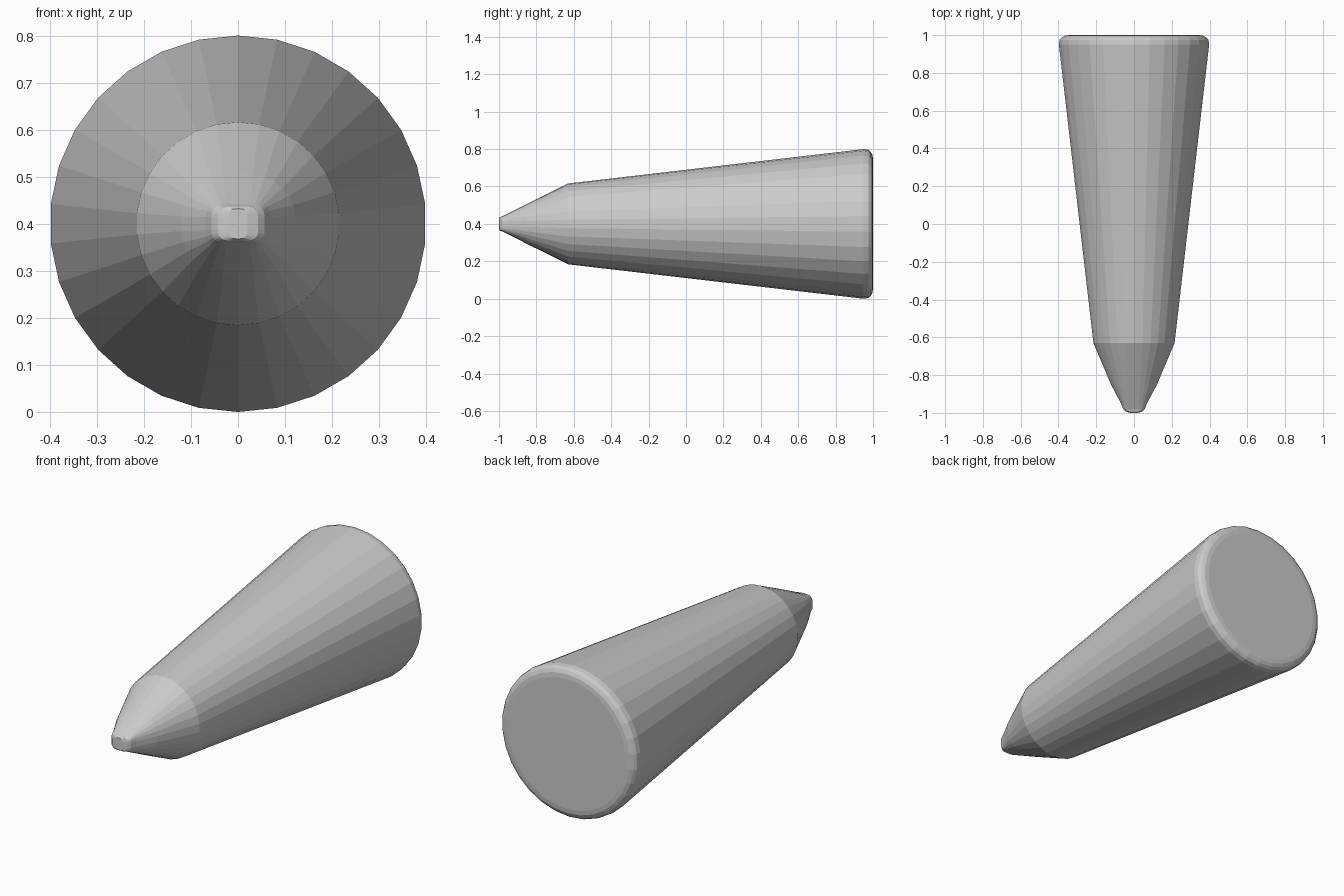
import bpy, bmesh, math

cube = bpy.data.objects.get("Cube")
if cube:
    bpy.data.objects.remove(cube)

SIDES = 30
AXIS_Z = 0.4

grey = bpy.data.materials.new("plain grey")
grey.use_nodes = True
colour = (0.6, 0.6, 0.6, 1)
grey.diffuse_color = colour
grey.node_tree.nodes["Principled BSDF"].inputs["Base Color"].default_value = colour


def soft(value, power):
    return math.copysign(abs(value) ** power, value) if abs(value) > 1e-6 else 0


def loft(name, sections, cap_first=False, cap_last=False):
    """Bridge cross-sections (y, half width, half height, roundness) along y."""
    bm = bmesh.new()
    rings = []
    for y, half_x, half_z, power in sections:
        ring = []
        for i in range(SIDES):
            a = math.tau * i / SIDES
            ring.append(bm.verts.new((half_x * soft(math.sin(a), power), y,
                                      AXIS_Z + half_z * soft(math.cos(a), power))))
        rings.append(ring)
    for first, second in zip(rings, rings[1:]):
        for i in range(SIDES):
            j = (i + 1) % SIDES
            bm.faces.new((first[i], first[j], second[j], second[i]))
    if cap_first:
        bm.faces.new(rings[0][::-1])
    if cap_last:
        bm.faces.new(rings[-1])
    bmesh.ops.recalc_face_normals(bm, faces=bm.faces)
    mesh = bpy.data.meshes.new(name)
    bm.to_mesh(mesh)
    bm.free()
    mesh.materials.append(grey)
    obj = bpy.data.objects.new(name, mesh)
    bpy.context.collection.objects.link(obj)
    return obj


# Whole tapered shell: chisel tip, nose, long body, rounded rear rim and end face
loft("tapered_body", [
    (-1.0, 0.02, 0.032, 0.5),
    (-0.993, 0.043, 0.037, 0.5),
    (-0.98, 0.057, 0.041, 0.5),
    (-0.95, 0.069, 0.056, 0.6),
    (-0.85, 0.122, 0.107, 0.85),
    (-0.63, 0.216, 0.216, 1),
    (0.95, 0.4, 0.4, 1),
    (0.975, 0.396, 0.396, 1),
    (0.988, 0.385, 0.385, 1),
    (0.997, 0.368, 0.368, 1),
    (1.0, 0.345, 0.345, 1),
], cap_first=True, cap_last=True)
